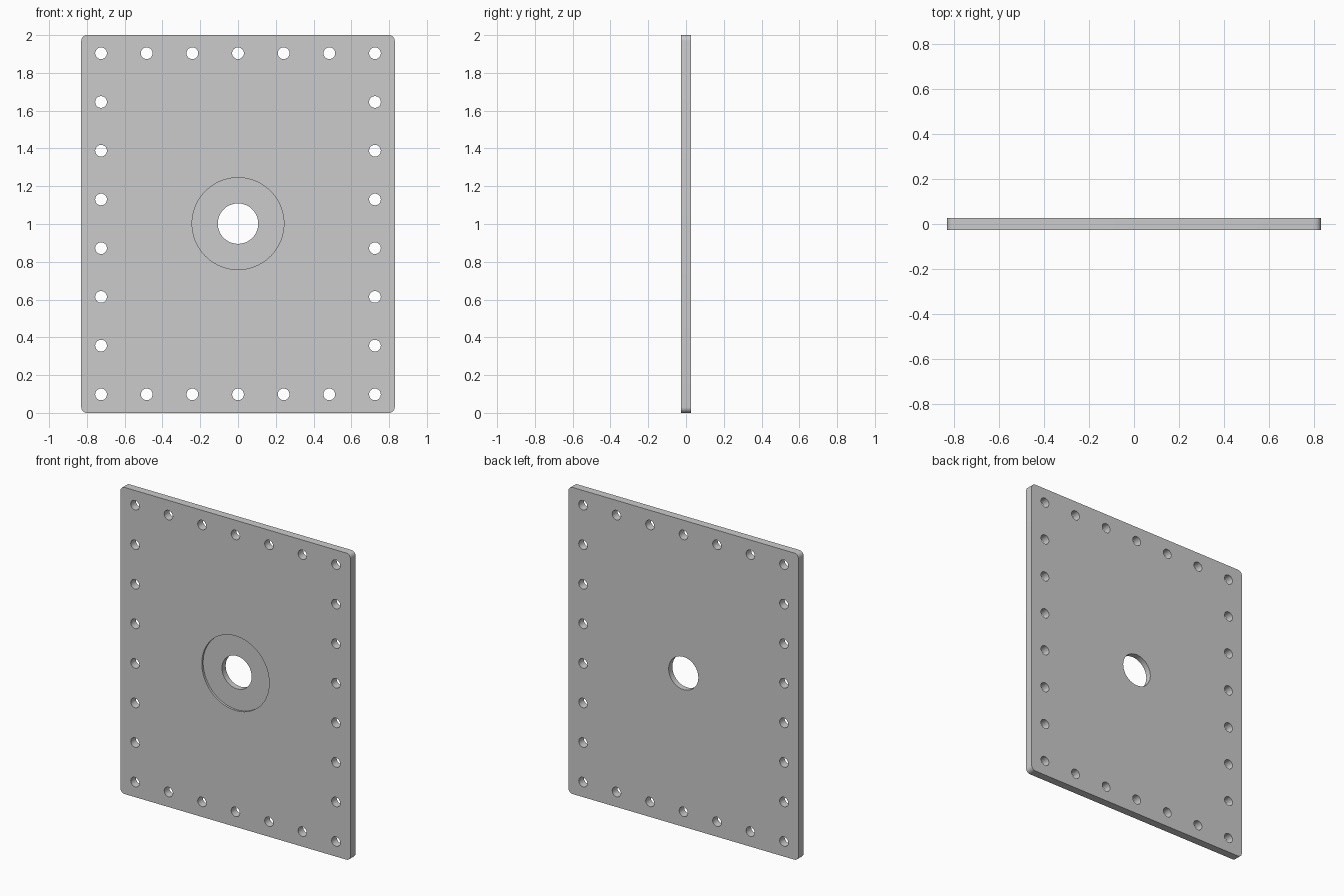
import bpy, bmesh
from math import pi, radians, cos, sin
from mathutils import Matrix

if "Cube" in bpy.data.objects:
    bpy.data.objects.remove(bpy.data.objects["Cube"])

W, H, T = 1.66, 2.0, 0.052      # plate width, height, thickness
CORNER = 0.03
RECESS = 0.014


def new_object(name, bm):
    bmesh.ops.recalc_face_normals(bm, faces=bm.faces)
    mesh = bpy.data.meshes.new(name)
    bm.to_mesh(mesh)
    bm.free()
    obj = bpy.data.objects.new(name, mesh)
    bpy.context.collection.objects.link(obj)
    return obj


def add_cylinder(bm, x, y, z, radius, depth, sides):
    bmesh.ops.create_cone(
        bm, cap_ends=True, segments=sides, radius1=radius, radius2=radius, depth=depth,
        matrix=Matrix.Translation((x, y, z)) @ Matrix.Rotation(pi / 2, 4, 'X'))


# Plate: rounded rectangle profile, extruded through its thickness
bm = bmesh.new()
outline = []
for i, (sx, sz) in enumerate([(1, 1), (-1, 1), (-1, -1), (1, -1)]):
    for k in range(9):
        a = (i + k / 8) * pi / 2
        outline.append(bm.verts.new((sx * (W / 2 - CORNER) + CORNER * cos(a), -T / 2,
                                     H / 2 + sz * (H / 2 - CORNER) + CORNER * sin(a))))
face = bm.faces.new(outline)
ext = bmesh.ops.extrude_face_region(bm, geom=[face])
bmesh.ops.translate(bm, vec=(0, T, 0),
                    verts=[v for v in ext['geom'] if isinstance(v, bmesh.types.BMVert)])
plate = new_object("cover_plate", bm)

# Bolt holes around the border, plus the central bore
bm = bmesh.new()
x_edge, z_low, z_high = 0.725, 0.098, 1.904
spots = [(x_edge * (i - 3) / 3, z) for i in range(7) for z in (z_low, z_high)]
spots += [(s * x_edge, z_low + (z_high - z_low) * j / 7) for j in range(1, 7) for s in (-1, 1)]
for x, z in spots:
    add_cylinder(bm, x, 0, z, 0.031, 0.3, 32)
add_cylinder(bm, 0, 0, 1.002, 0.107, 0.3, 64)
holes = new_object("hole_cutter", bm)

# Shallow round recess on the front face
bm = bmesh.new()
add_cylinder(bm, 0, -T / 2 + RECESS - 0.1, 1.002, 0.243, 0.2, 96)
recess = new_object("recess_cutter", bm)

# Cut the plate
bpy.context.view_layer.objects.active = plate
for cutter in (recess, holes):
    cutter.hide_render = True
    mod = plate.modifiers.new(cutter.name, 'BOOLEAN')
    mod.operation = 'DIFFERENCE'
    mod.solver = 'EXACT'
    mod.object = cutter
    bpy.ops.object.modifier_apply(modifier=mod.name)
    bpy.data.objects.remove(cutter)

# Smooth the round walls, keep the edges sharp
plate.select_set(True)
bpy.ops.object.shade_smooth_by_angle(angle=radians(30))
